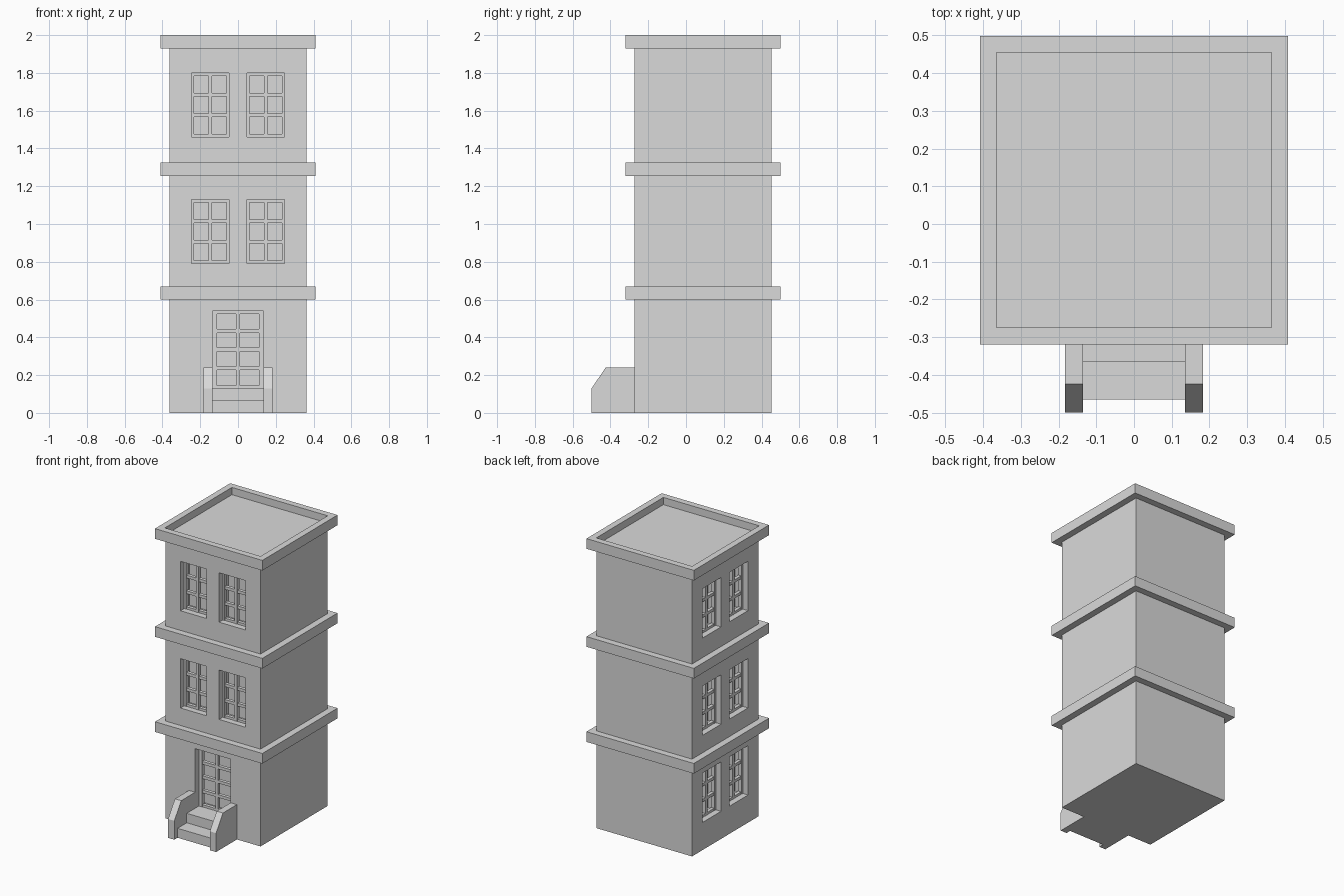
import bpy
import bmesh
from mathutils import Matrix, Vector
from math import pi

old = bpy.data.objects.get("Cube")
if old:
    bpy.data.objects.remove(old, do_unlink=True)

stone = bpy.data.materials.new("plain_grey_stone")
stone.use_nodes = True
GREY = (0.7, 0.7, 0.7, 1)
stone.diffuse_color = GREY
stone.node_tree.nodes["Principled BSDF"].inputs["Base Color"].default_value = GREY

WALL, Y_MID = 0.363, 0.09      # half width and centre of the tower
RECESS, BAR_IN = 0.10, 0.04    # opening depth and glazing bar setback


def add_box(bm, x, y, z):
    """Add a box from (low, high) ranges."""
    size = [b - a for a, b in (x, y, z)]
    mid = [(a + b) / 2 for a, b in (x, y, z)]
    bmesh.ops.create_cube(bm, size=1, matrix=Matrix.Translation(mid) @ Matrix.Diagonal((*size, 1)))


def finish(bm, name, matrix=None):
    if matrix:
        bm.transform(matrix)
    bmesh.ops.recalc_face_normals(bm, faces=bm.faces)
    mesh = bpy.data.meshes.new(name)
    bm.to_mesh(mesh)
    bm.free()
    mesh.materials.append(stone)
    obj = bpy.data.objects.new(name, mesh)
    bpy.context.collection.objects.link(obj)
    return obj


def box(name, x, y, z):
    bm = bmesh.new()
    add_box(bm, x, y, z)
    return finish(bm, name)


def side_matrix(turn):
    """Wall coordinates (across, outward = -y, up) to model space."""
    return Matrix.Translation((0, Y_MID, 0)) @ Matrix.Rotation(turn, 4, "Z")


FRONT, SIDE = side_matrix(0), side_matrix(-pi / 2)

# Openings: name, wall, centre across, half width, bottom, top, pane rows
openings = [("door", FRONT, 0, 0.135, 0.13, 0.54, 4)]
for wall_name, wall, sills in (("front", FRONT, (0.79, 1.46)), ("side", SIDE, (0.19, 0.79, 1.46))):
    for sill in sills:
        for across in (-0.147, 0.147):
            openings.append((wall_name + "_window", wall, across, 0.1, sill, sill + 0.34, 3))

# Tower walls with recessed openings
tower = box("tower_walls", (-WALL, WALL), (Y_MID - WALL, Y_MID + WALL), (0, 1.94))
cut = bmesh.new()
for _, wall, u, half, low, high, _ in openings:
    part = bmesh.new()
    add_box(part, (u - half, u + half), (-WALL - 0.05, -WALL + RECESS), (low, high))
    part.transform(wall)
    temp = bpy.data.meshes.new("opening")
    part.to_mesh(temp)
    part.free()
    cut.from_mesh(temp)
    bpy.data.meshes.remove(temp)
cutter = finish(cut, "opening_cutter")
cutter.hide_render = True
mod = tower.modifiers.new("openings", "BOOLEAN")
mod.operation, mod.solver, mod.object = "DIFFERENCE", "EXACT", cutter
bpy.context.view_layer.objects.active = tower
bpy.ops.object.modifier_apply(modifier=mod.name)
bpy.data.objects.remove(cutter, do_unlink=True)

# Frames and glazing bars
for name, wall, u, half, low, high, rows in openings:
    bm = bmesh.new()
    edge = 0.025 if name == "door" else 0.015
    depth = (-WALL + BAR_IN, -WALL + BAR_IN + 0.025)
    left, right = u - half, u + half
    for a, b in ((left, left + edge), (u - 0.01, u + 0.01), (right - edge, right)):
        add_box(bm, (a, b), depth, (low, high))
    for i in range(rows + 1):
        z = low + 0.008 + (high - low - 0.016) * i / rows
        thick = 0.008 if i in (0, rows) else 0.01
        add_box(bm, (left, right), (depth[0] + 0.002, depth[1]), (z - thick, z + thick))
    finish(bm, name + "_frame", wall)

# Projecting floor bands
OUT = 0.409
for name, low, high in (("lower_band", 0.6, 0.67), ("upper_band", 1.255, 1.325), ("roof_slab", 1.93, 1.95)):
    box(name, (-OUT, OUT), (Y_MID - OUT, Y_MID + OUT), (low, high))

# Roof parapet around the sunken roof
bm = bmesh.new()
for s in (-1, 1):
    a, b = sorted((s * OUT, s * 0.365))
    add_box(bm, (a, b), (Y_MID - OUT, Y_MID + OUT), (1.93, 2.0))
    add_box(bm, (-0.365, 0.365), (Y_MID + a, Y_MID + b), (1.93, 2.0))
finish(bm, "roof_parapet")

# Entrance steps
WALL_Y = Y_MID - WALL
box("lower_step", (-0.135, 0.135), (-0.465, WALL_Y), (0, 0.065))
box("upper_step", (-0.135, 0.135), (-0.365, WALL_Y), (0, 0.13))

# Sloped stair side walls
profile = [(WALL_Y, 0), (-0.5, 0), (-0.5, 0.13), (-0.425, 0.24), (WALL_Y, 0.24)]
for side, x in (("right", -0.183), ("left", 0.135)):
    bm = bmesh.new()
    face = bm.faces.new([bm.verts.new((x, y, z)) for y, z in profile])
    new = bmesh.ops.extrude_face_region(bm, geom=[face])["geom"]
    bmesh.ops.translate(bm, vec=Vector((0.048, 0, 0)), verts=[v for v in new if isinstance(v, bmesh.types.BMVert)])
    finish(bm, side + "_stair_wall")
